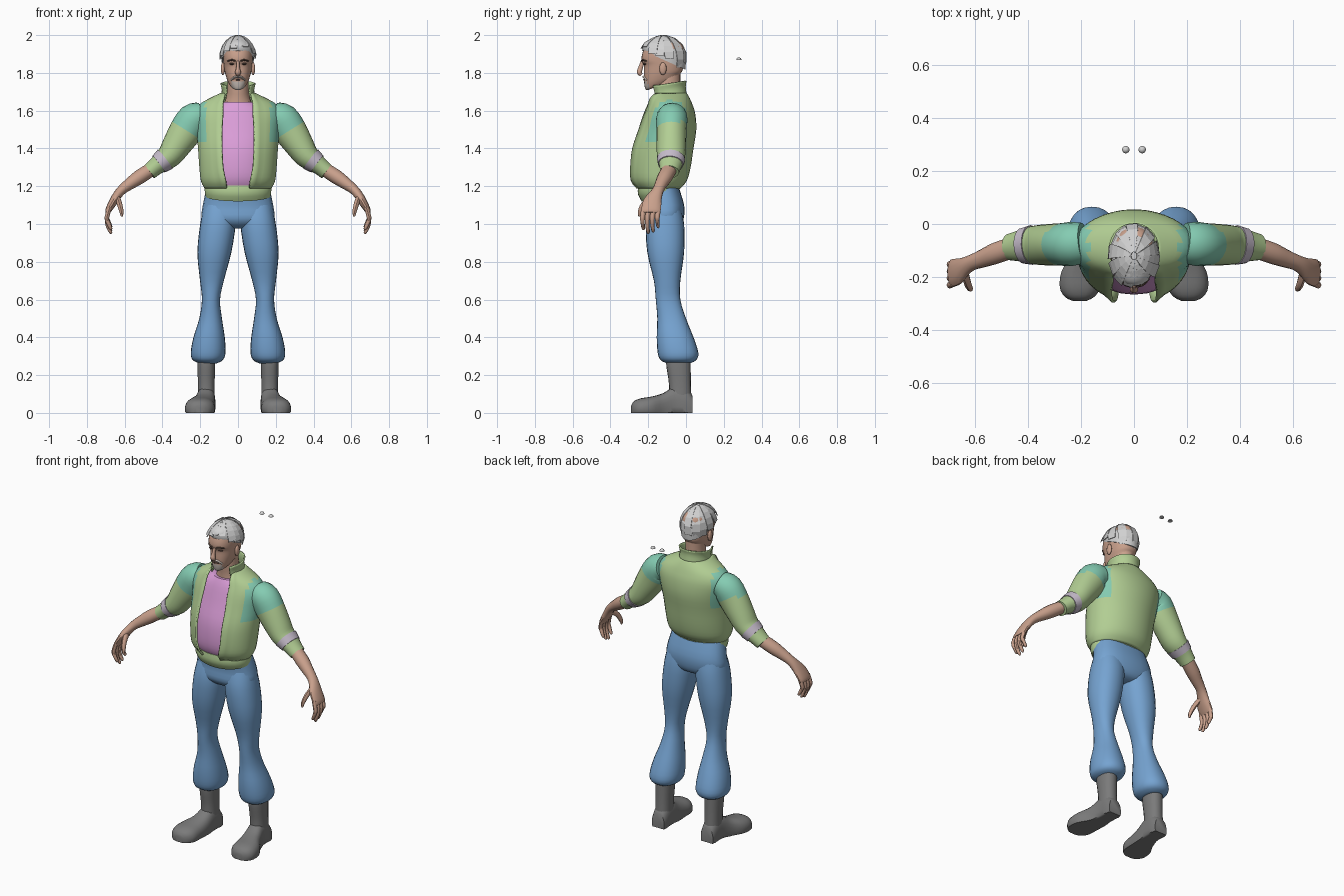
import bpy, bmesh, math, random
from mathutils import Vector

random.seed(4)
if "Cube" in bpy.data.objects:
    bpy.data.objects.remove(bpy.data.objects["Cube"])


def material(name, *srgb):
    rgba = [((c + .055) / 1.055) ** 2.4 for c in srgb] + [1]
    m = bpy.data.materials.new(name)
    m.use_nodes = True
    m.diffuse_color = rgba
    shader = m.node_tree.nodes["Principled BSDF"]
    shader.inputs["Base Color"].default_value = rgba
    shader.inputs["Roughness"].default_value = .8
    return m


GREEN = material("jacket green", .70, .81, .58)
TEAL = material("shoulder teal", .52, .80, .70)
PINK = material("shirt pink", .86, .62, .85)
BAND = material("cuff lavender", .78, .74, .80)
BLUE = material("trouser blue", .46, .64, .82)
SKIN = material("skin", .79, .63, .55)
HAIR = material("hair grey", .82, .82, .82)
BOOT = material("boot grey", .48, .48, .48)
BEARD = material("beard grey", .76, .72, .69)
BROW = material("brow brown", .34, .27, .24)


def finish(name, bm, mats, rule=None, mirror=False, thick=0, smooth=True):
    bmesh.ops.recalc_face_normals(bm, faces=bm.faces[:])
    if rule:
        for f in bm.faces:
            f.material_index = int(rule(f.calc_center_median()))
    me = bpy.data.meshes.new(name)
    bm.to_mesh(me)
    bm.free()
    for m in mats:
        me.materials.append(m)
    if smooth:
        me.shade_smooth()
        me.set_sharp_from_angle(angle=math.radians(45))
    ob = bpy.data.objects.new(name, me)
    bpy.context.scene.collection.objects.link(ob)
    if thick:
        mod = ob.modifiers.new("thickness", 'SOLIDIFY')
        mod.thickness = thick
        mod.offset = 0
    if mirror:
        ob.modifiers.new("mirror", 'MIRROR')
    return ob


def refine(rows, steps):
    """Spline through the rows, column by column."""
    out = []
    for i in range(len(rows) - 1):
        quad = [rows[max(i - 1, 0)], rows[i], rows[i + 1], rows[min(i + 2, len(rows) - 1)]]
        for k in range(steps):
            t = k / steps
            out.append([b + .5 * t * (c - a + t * (2 * a - 5 * b + 4 * c - d + t * (3 * (b - c) + d - a)))
                        for a, b, c, d in zip(*quad)])
    return out + [list(rows[-1])]


def skin_rings(rings, closed=True, caps=True):
    bm = bmesh.new()
    loops = [[bm.verts.new(p) for p in r] for r in rings]
    n = len(loops[0])
    for lo, hi in zip(loops, loops[1:]):
        for j in range(n if closed else n - 1):
            k = (j + 1) % n
            bm.faces.new((lo[j], lo[k], hi[k], hi[j]))
    if closed and caps:
        bm.faces.new(loops[0])
        bm.faces.new(loops[-1])
    return bm


def loft(name, rows, mats, n=24, power=2, steps=3, along='z', is_open=False, **kw):
    """Rows: station, centre x, half width, front, back, rise to the back, front opening."""
    rings = []
    for s, cx, w, a, b, rise, gap in refine([tuple(r) + (0,) * (7 - len(r)) for r in rows], steps):
        start = math.asin(min(gap / w, .95)) if is_open else 0
        ring = []
        for j in range(n):
            t = start + (2 * math.pi - 2 * start) * j / (n - 1 if is_open else n)
            si, co = math.sin(t), math.cos(t)
            x = cx + w * math.copysign(abs(si) ** (2 / power), si)
            q = (1 - math.copysign(abs(co) ** (2 / power), co)) / 2
            y = a + (b - a) * q
            if is_open and j in (0, n - 1):
                y -= .015
            ring.append((x, y, s + rise * q) if along == 'z' else (x, s, max(y, 0)))
        rings.append(ring)
    return finish(name, skin_rings(rings, not is_open), mats, **kw)


def tube(name, rows, mats, n=14, steps=3, **kw):
    """Rows: x, y, z, radius in the x-z plane, radius towards y."""
    rows = refine(rows, steps)
    pts = [Vector(r[:3]) for r in rows]
    rings = []
    for i, r in enumerate(rows):
        d = (pts[min(i + 1, len(pts) - 1)] - pts[max(i - 1, 0)]).normalized()
        u = d.cross(Vector((0, 1, 0))).normalized()
        v = d.cross(u)
        rings.append([pts[i] + u * r[3] * math.cos(t) + v * r[4] * math.sin(t)
                      for t in (2 * math.pi * j / n for j in range(n))])
    return finish(name, skin_rings(rings), mats, **kw)


def ball(name, centre, size, mat, dome=False, **kw):
    bm = bmesh.new()
    bmesh.ops.create_uvsphere(bm, u_segments=14, v_segments=8, radius=1)
    if dome:
        bmesh.ops.delete(bm, geom=[v for v in bm.verts if v.co.z < -.01], context='VERTS')
        bmesh.ops.holes_fill(bm, edges=bm.edges[:])
    for v in bm.verts:
        v.co = Vector(centre) + Vector(c * s for c, s in zip(v.co, size))
    return finish(name, bm, [mat], **kw)


# Trousers
loft("trouser_seat", [(1.2, 0, .165, -.22, -.04), (1.1, 0, .186, -.205, -.01), (1.03, 0, .19, -.208, -.012),
                      (.99, 0, .13, -.18, -.03), (.975, 0, .05, -.14, -.06)], [BLUE], power=2.4)
loft("trouser_leg", [(1.1, .095, .085, -.19, -.03), (1.0, .106, .094, -.212, -.01), (.85, .125, .09, -.205, -.01),
                     (.7, .138, .063, -.17, -.03), (.6, .143, .048, -.16, -.03), (.5, .145, .06, -.152, 0),
                     (.4, .153, .083, -.155, .04), (.32, .158, .092, -.15, .065), (.28, .16, .08, -.135, .055),
                     (.262, .158, .045, -.1, .02)], [BLUE], power=2.2, mirror=True)

# Boots
loft("boot_shaft", [(.27, .168, .047, -.105, .025), (.24, .168, .047, -.103, .025), (.15, .168, .045, -.09, .026),
                    (.06, .168, .046, -.09, .03)], [BOOT], n=18, power=2.3, mirror=True)
loft("boot_foot", [(.035, .168, .042, -.04, .09), (.0, .168, .048, -.04, .13), (-.06, .17, .05, -.04, .14),
                   (-.12, .18, .06, -.04, .105), (-.18, .198, .076, -.04, .087), (-.24, .203, .077, -.04, .077),
                   (-.275, .205, .055, -.03, .062), (-.29, .205, .025, -.01, .04)],
     [BOOT], n=22, power=2.5, along='y', mirror=True)

# Shirt and jacket
loft("shirt", [(1.18, 0, .16, -.235, -.05), (1.23, 0, .178, -.26, -.02), (1.3, 0, .185, -.266, 0),
               (1.4, 0, .19, -.255, .01), (1.5, 0, .195, -.222, .02), (1.6, 0, .17, -.19, .02),
               (1.645, 0, .1, -.17, 0)], [PINK])
loft("jacket_body", [(1.19, 0, .172, -.25, -.035, 0, .06), (1.23, 0, .192, -.282, 0, 0, .066),
                     (1.3, 0, .2, -.29, .02, 0, .08), (1.4, 0, .207, -.28, .035, 0, .085),
                     (1.5, 0, .216, -.245, .05, 0, .085), (1.58, 0, .225, -.215, .045, 0, .08),
                     (1.63, 0, .2, -.195, .03, 0, .08), (1.665, 0, .14, -.188, .015, 0, .075),
                     (1.69, 0, .088, -.18, 0, 0, .07)], [GREEN, TEAL], n=36, is_open=True, thick=.01,
     rule=lambda c: abs(c.x) > .168 and 1.44 < c.z < 1.65)
loft("jacket_hem", [(1.12, 0, .172, -.235, -.04, .055), (1.16, 0, .177, -.255, -.03, .03),
                    (1.205, 0, .177, -.252, -.03)], [GREEN], n=30)
loft("collar", [(1.665, 0, .086, -.18, 0, .02, .066), (1.69, 0, .082, -.178, -.005, .04, .06),
                (1.73, 0, .09, -.185, 0, .028, .062)], [GREEN], is_open=True, thick=.008)

# Sleeves
tube("sleeve", [(.19, -.07, 1.575, .07, .075), (.235, -.075, 1.555, .086, .083), (.275, -.077, 1.495, .088, .08),
                (.32, -.078, 1.425, .078, .078), (.36, -.079, 1.365, .067, .075), (.4, -.08, 1.332, .056, .068),
                (.435, -.083, 1.305, .047, .058), (.47, -.087, 1.276, .043, .05)],
     [GREEN, TEAL], n=20, mirror=True, rule=lambda c: .52 * c.x - .85 * c.z < -1.14)
tube("cuff_band", [(.386, -.079, 1.343, .064, .075), (.42, -.082, 1.317, .055, .067)], [BAND], n=20, steps=1, mirror=True)

# Forearms and hands
tube("forearm_and_palm", [(.45, -.085, 1.295, .036, .04), (.52, -.11, 1.25, .038, .04), (.57, -.13, 1.215, .032, .034),
                          (.61, -.145, 1.185, .026, .03), (.637, -.16, 1.155, .024, .036),
                          (.662, -.178, 1.115, .022, .05), (.685, -.185, 1.075, .017, .052),
                          (.69, -.186, 1.06, .012, .046)], [SKIN], mirror=True)
for i, finger in enumerate(("index", "middle", "ring", "little")):
    y, drop = -.224 + .026 * i, (.02, 0, .008, .03)[i]
    tube(finger + "_finger", [(.68, y, 1.085, .012, .013), (.694, y - .006, 1.035, .012, .013),
                              (.689, y - .006, .99 + drop, .011, .011), (.674, y - .002, .957 + drop, .009, .009),
                              (.669, y, .95 + drop, .004, .004)], [SKIN], n=8, steps=2, mirror=True)
tube("thumb", [(.64, -.175, 1.145, .014, .02), (.627, -.222, 1.105, .014, .016), (.617, -.243, 1.065, .011, .012),
               (.615, -.247, 1.04, .005, .005)], [SKIN], n=8, mirror=True)

# Neck and head
loft("neck", [(1.62, 0, .085, -.155, -.01), (1.67, 0, .062, -.155, -.025), (1.73, 0, .056, -.16, -.03),
              (1.8, 0, .055, -.15, -.03)], [SKIN])
loft("head", [(1.708, 0, .022, -.203, -.08, .05), (1.713, 0, .04, -.214, -.05, .05), (1.735, 0, .054, -.22, -.035, .045),
              (1.765, 0, .063, -.222, -.03, .03), (1.8, 0, .07, -.223, -.02, .01), (1.84, 0, .075, -.223, -.015),
              (1.865, 0, .077, -.235, -.01), (1.9, 0, .079, -.232, -.008), (1.94, 0, .073, -.215, -.015),
              (1.967, 0, .05, -.18, -.04), (1.98, 0, .015, -.13, -.09)], [SKIN, BEARD], n=32, power=2.3,
     rule=lambda c: c.z < 1.752 and abs(c.x) < .035 and c.y < -.19)
tube("nose", [(0, -.23, 1.86, .008, .01), (0, -.241, 1.825, .01, .013), (0, -.247, 1.803, .016, .014),
              (0, -.236, 1.789, .011, .01)], [SKIN], n=10)
tube("moustache", [(0, -.224, 1.779, .006, .007), (.018, -.219, 1.777, .007, .008), (.036, -.205, 1.762, .005, .007)],
     [BEARD], n=8, mirror=True)
tube("mouth", [(0, -.224, 1.764, .003, .004), (.022, -.217, 1.763, .002, .004)], [BROW], n=6, mirror=True)
tube("brow", [(.014, -.234, 1.864, .004, .005), (.034, -.228, 1.868, .005, .005), (.056, -.207, 1.862, .003, .004)],
     [BROW], n=8, mirror=True)
ball("eye_socket", (.032, -.217, 1.848), (.014, .01, .006), BROW, mirror=True)
ball("ear", (.08, -.122, 1.822), (.011, .019, .034), SKIN, mirror=True)

# Loose eye domes behind the head
ball("eye_dome", (.031, .28, 1.868), (.014, .014, .014), HAIR, dome=True, mirror=True)

# Hair: a cap with overlapping flat locks
loft("hair_cap", [(1.918, 0, .084, -.228, -.004, -.1), (1.94, 0, .087, -.232, 0, -.06), (1.963, 0, .075, -.218, -.015, -.03),
                  (1.982, 0, .047, -.18, -.05, -.01), (1.988, 0, .01, -.13, -.1)], [HAIR], n=20, steps=2)
bm = bmesh.new()
LOCKS = 14
for i in range(LOCKS):
    az = 2 * math.pi * i / LOCKS + random.uniform(-.1, .1)
    end = math.radians(94 - 30 * math.cos(az) + random.uniform(-5, 6))
    lift = random.uniform(1, 1.05)
    previous = None
    for k in range(6):
        t = k / 5
        phi = .12 + (end - .12) * t
        grow = lift + .07 * t ** 3 * (1 + math.cos(az)) / 2
        pair = []
        for side in (-1, 1):
            a = az + side * (.3 - .1 * t) + .12 * t
            pair.append(bm.verts.new((.092 * grow * math.sin(phi) * math.sin(a),
                                      -.12 - .12 * grow * math.sin(phi) * math.cos(a),
                                      1.885 + .11 * min(grow, 1.045) * math.cos(phi))))
        if previous:
            bm.faces.new((previous[0], previous[1], pair[1], pair[0]))
        previous = pair
finish("hair_locks", bm, [HAIR], thick=.003, smooth=False)
